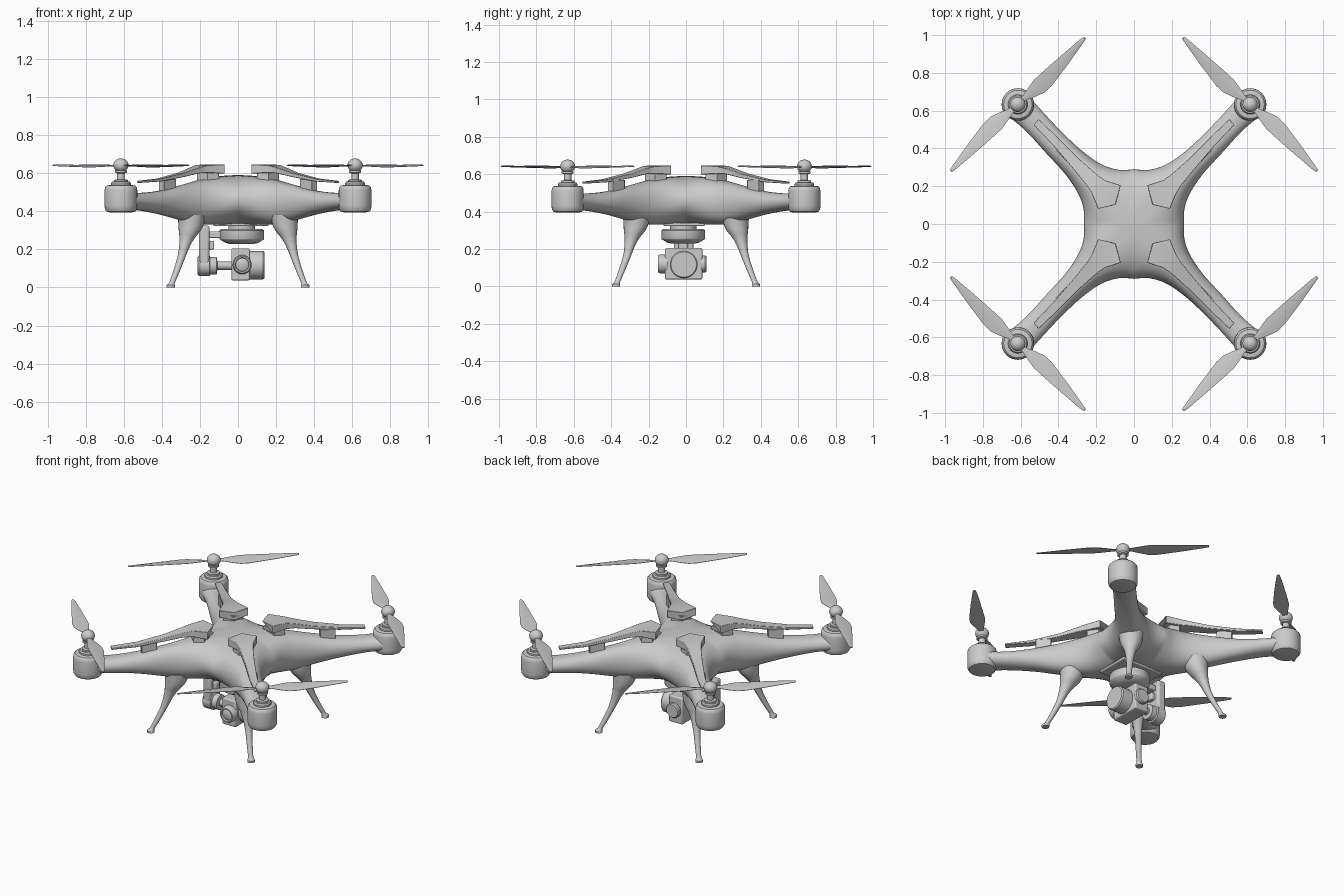
import bpy, bmesh
from math import sin, cos, pi, radians
from mathutils import Vector, Matrix

if "Cube" in bpy.data.objects:
    bpy.data.objects.remove(bpy.data.objects["Cube"])


def finish(name, bm, mirror=False, angle=35, bevel=0):
    bmesh.ops.recalc_face_normals(bm, faces=bm.faces)
    me = bpy.data.meshes.new(name)
    bm.to_mesh(me)
    bm.free()
    me.shade_smooth()
    me.set_sharp_from_angle(angle=radians(angle))
    ob = bpy.data.objects.new(name, me)
    bpy.context.collection.objects.link(ob)
    if bevel:
        b = ob.modifiers.new("bevel", 'BEVEL')
        b.width, b.segments = bevel, 2
    if mirror:
        ob.modifiers.new("mirror", 'MIRROR').use_axis = (True, True, False)
    return ob


def add_loft(bm, rings, caps=(True, True)):
    """Skin a list of closed rings with equal point counts."""
    vs = [[bm.verts.new(p) for p in r] for r in rings]
    n = len(vs[0])
    for a, b in zip(vs, vs[1:]):
        for i in range(n):
            j = (i + 1) % n
            bm.faces.new((a[i], a[j], b[j], b[i]))
    if caps[0]:
        bm.faces.new(vs[0])
    if caps[1]:
        bm.faces.new(vs[-1])


def loft(name, rings, caps=(True, True), **kw):
    bm = bmesh.new()
    add_loft(bm, rings, caps)
    return finish(name, bm, **kw)


def circle(c, r, m=Matrix(), n=32):
    return [Vector(c) + m @ Vector((r * cos(2 * pi * i / n), r * sin(2 * pi * i / n), 0)) for i in range(n)]


AXES = {'Z': Matrix.Identity(3), 'X': Matrix.Rotation(pi / 2, 3, 'Y'),
        '-Y': Matrix.Rotation(pi / 2, 3, 'X'), 'Y': Matrix.Rotation(-pi / 2, 3, 'X')}


def lathe(name, loc, profile, axis='Z', **kw):
    """Profile is (radius, distance along axis)."""
    m = AXES[axis]
    return loft(name, [circle(Vector(loc) + m @ Vector((0, 0, d)), r, m) for r, d in profile], **kw)


def box(name, lo, hi, bevel=0.006, mirror=False, turn=0):
    bm = bmesh.new()
    lo, hi = Vector(lo), Vector(hi)
    m = Matrix.LocRotScale((lo + hi) / 2, Matrix.Rotation(turn, 3, 'Z'), hi - lo)
    bmesh.ops.create_cube(bm, size=1, matrix=m)
    return finish(name, bm, mirror, 30, bevel)


def spline(rows, steps):
    """Catmull-Rom through rows of numbers."""
    rows = [Vector(r) for r in rows]
    p = [rows[0]] + rows + [rows[-1]]
    out = []
    for k in range(1, len(p) - 2):
        a, b, c, d = p[k - 1:k + 3]
        for s in range(steps):
            t = s / steps
            out.append(0.5 * (2 * b + (c - a) * t + (2 * a - 5 * b + 4 * c - d) * t * t
                              + (3 * b - a - 3 * c + d) * t ** 3))
    return out + [rows[-1]]


# Body shell: one quadrant lofted out along the arm
# (edge on y side, arm ridge, edge on x side, top z, bottom z)
stations = [(0, .29, 0, 0, .265, 0, .59, .33),
            (.08, .287, .12, .12, .267, .08, .58, .33),
            (.17, .315, .21, .215, .298, .165, .56, .332),
            (.27, .383, .3, .31, .365, .265, .535, .355),
            (.375, .48, .41, .42, .465, .375, .508, .385),
            (.475, .585, .52, .535, .57, .49, .497, .405),
            (.56, .68, .615, .63, .67, .575, .503, .41)]
rings = []
for s in spline(stations, 5):
    A, C, B = Vector(s[0:2]), Vector(s[2:4]), Vector(s[4:6])
    mid, h = (s[6] + s[7]) / 2, (s[6] - s[7]) / 2
    ring = []
    for i in range(48):
        a = 2 * pi * i / 48
        u = cos(a)
        p = C.lerp(B if u > 0 else A, abs(u))
        z = h * max(0, 1 - abs(u) ** 2.4) ** .5
        ring.append((p.x, p.y, mid + (z if sin(a) > 0 else -z)))
    rings.append(ring)
loft("body_shell", rings, (False, True), mirror=True, angle=60)

# Motor pods, motors and hubs
HX, HY = .615, .633
lathe("motor_pods", (HX, HY, 0), [(.06, .395), (.076, .399), (.084, .412), (.086, .43), (.086, .51),
      (.083, .526), (.075, .535), (.06, .538)], mirror=True)
lathe("motor_caps", (HX, HY, 0), [(.052, .53), (.052, .548), (.046, .556), (.036, .556), (.036, .565),
      (.02, .568), (.02, .6), (.032, .604), (.032, .614), (.02, .617)], mirror=True)
lathe("propeller_hubs", (HX, HY, .642), [(max(.002, .04 * sin(a * pi / 12)), -.036 * cos(a * pi / 12))
      for a in range(13)], mirror=True)

# Propeller blades: (distance, leading edge, trailing edge)
blade = [(.0, .012, -.012), (.05, .014, -.016), (.1, .024, -.038), (.15, .033, -.055),
         (.2, .032, -.055), (.35, .024, -.032), (.47, .016, -.01), (.5, .011, -.004)]
bm = bmesh.new()
d, q = Vector((-.715, .7, 0)), Vector((.7, .715, 0))
for sgn in (1, -1):
    rings = []
    for r, le, te in blade:
        rings.append([Vector((HX, HY, .64 + w * .15 + dz)) + sgn * (d * r + q * w)
                      for w, dz in ((le, .001), ((le + te) / 2, .005), (te, .001),
                                    (te, -.001), ((le + te) / 2, -.002), (le, -.001))])
    add_loft(bm, rings)
finish("propeller_blades", bm, mirror=True)

# Raised arm covers: (left, middle, right plan points, top z, bottom z)
cover = [(.07, .205, .097, .1, .19, .08, .646, .598),
         (.155, .232, .18, .185, .225, .165, .643, .603),
         (.2, .265, .225, .24, .255, .21, .63, .6),
         (.285, .34, .3, .315, .32, .29, .602, .58),
         (.4, .455, .412, .435, .427, .415, .572, .557),
         (.505, .555, .518, .54, .532, .525, .56, .55)]
rings = []
for s in cover:
    pts = [s[0:2], s[2:4], s[4:6]]
    rings.append([(x, y, s[6]) for x, y in pts] + [(x, y, s[7]) for x, y in pts[::-1]])
loft("arm_covers", rings, mirror=True, angle=25, bevel=.003)

# Pedestals under the covers
foot = [(.1, .195), (.118, .12), (.18, .105), (.215, .165), (.16, .22)]
loft("cover_pedestals", [[(x, y, z) for x, y in foot] for z in (.53, .61)], mirror=True)
box("cover_posts", (.325, .352, .5), (.415, .392, .57), .003, True, radians(45))

# Landing legs: (centre x, centre y, z, radius)
leg = [(.245, .265, .38, .072), (.247, .268, .33, .066), (.255, .276, .295, .056), (.267, .288, .26, .04),
       (.28, .3, .22, .029), (.297, .316, .16, .021), (.325, .345, .08, .017), (.348, .368, .022, .015)]
rings = [circle(s[:3], s[3], n=24) for s in spline(leg, 3)]
rings += [circle((.354, .374, z), .022, n=24) for z in (.012, 0)]
loft("landing_legs", rings, mirror=True)

# Gimbal mount and yaw motor under the belly
box("gimbal_plate", (-.13, -.12, .322), (.16, .1, .338))
lathe("gimbal_yaw_motor", (.02, -.015, 0), [(.06, .228), (.085, .234), (.115, .252), (.117, .256),
      (.117, .3), (.108, .306), (.07, .306), (.07, .335)])

# Gimbal arm hanging on the left of the camera
box("gimbal_link", (-.16, -.045, .26), (-.08, .015, .295))
box("gimbal_arm", (-.205, -.065, .11), (-.15, .04, .325), .012)
box("gimbal_arm_rib", (-.155, -.04, .2), (-.125, .01, .245))
lathe("gimbal_pitch_motor", (0, -.012, .115), [(.045, -.212), (.055, -.204), (.055, -.15),
      (.046, -.146), (.046, -.112), (.022, -.108), (.022, -.03)], 'X')

# Camera
box("camera_body", (-.035, -.112, .037), (.062, .087, .205), .008)
lathe("camera_side_drum", (0, -.012, .117), [(.074, .05), (.074, .132), (.068, .139), (.04, .139)], 'X')
lathe("camera_lens", (.022, -.1, .12), [(.05, 0), (.05, .04), (.044, .05), (.037, .05),
      (.034, .04), (.02, .046), (.004, .048)], '-Y')
lathe("camera_back_cap", (.022, .08, .12), [(.046, 0), (.046, .022), (.04, .03), (.02, .03)], 'Y')
